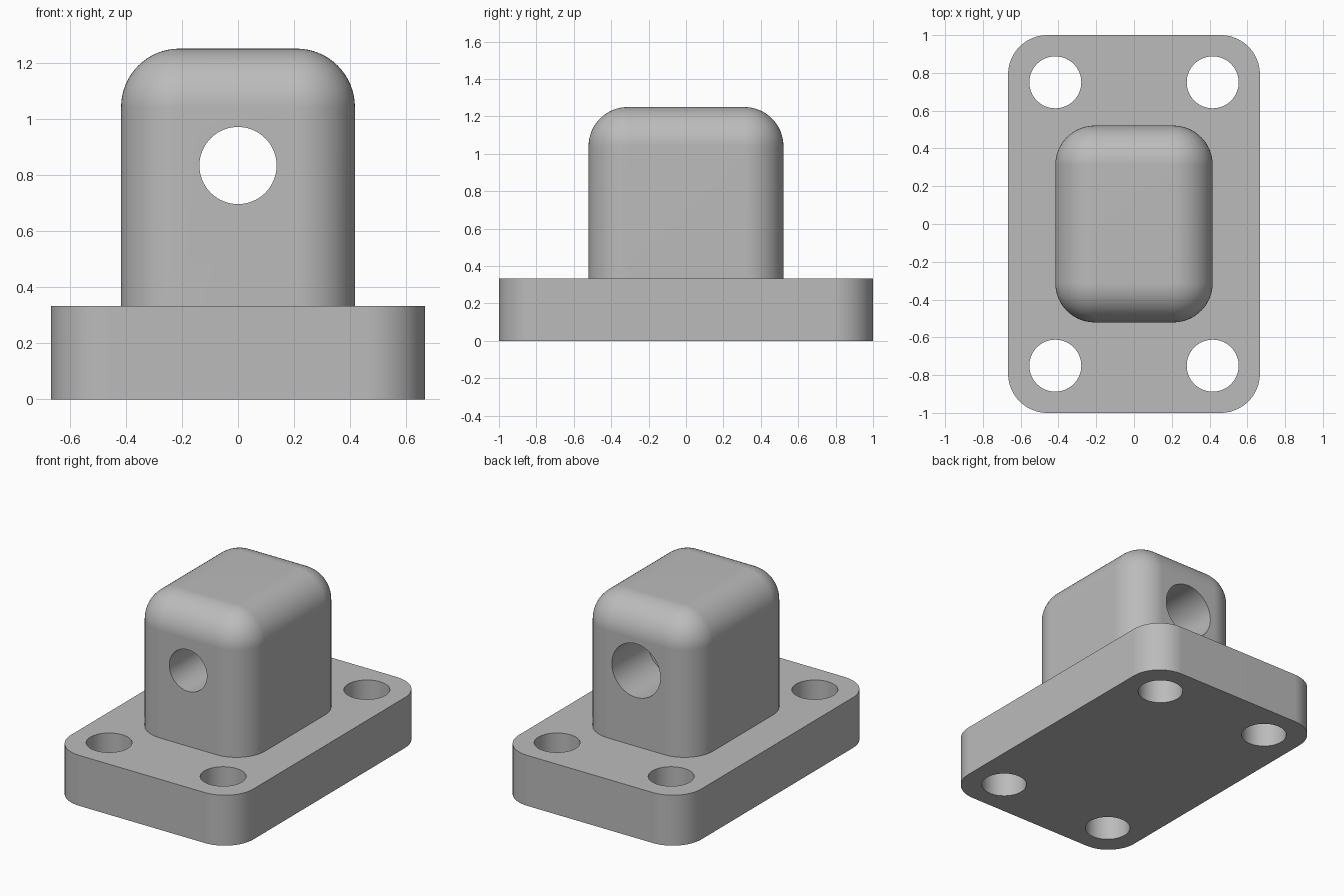
import bpy
import bmesh
import math
from mathutils import Matrix, Vector

if "Cube" in bpy.data.objects:
    bpy.data.objects.remove(bpy.data.objects["Cube"], do_unlink=True)

UNIT = 1 / 24            # one design millimetre
FILLET = 5 * UNIT
HOLE = 3.3 * UNIT        # clearance hole radius
COUNTERBORE = 4.25 * UNIT

grey = bpy.data.materials.new("plain grey")
grey.use_nodes = True
colour = (0.5, 0.5, 0.5, 1)
grey.diffuse_color = colour
grey.node_tree.nodes["Principled BSDF"].inputs["Base Color"].default_value = colour


def add_object(name, bm):
    bmesh.ops.recalc_face_normals(bm, faces=bm.faces)
    mesh = bpy.data.meshes.new(name)
    bm.to_mesh(mesh)
    bm.free()
    mesh.materials.append(grey)
    obj = bpy.data.objects.new(name, mesh)
    bpy.context.collection.objects.link(obj)
    return obj


def rounded_block(name, size, bottom, round_top):
    """Box with filleted upright edges and, if wanted, a filleted top."""
    bm = bmesh.new()
    bmesh.ops.create_cube(bm, size=1)
    bmesh.ops.scale(bm, vec=size, verts=bm.verts)
    bmesh.ops.translate(bm, vec=(0, 0, bottom + size[2] / 2), verts=bm.verts)
    middle = bottom + size[2] / 2

    def wanted(edge):
        heights = [v.co.z for v in edge.verts]
        upright = abs(heights[0] - heights[1]) > 0.01
        return upright or (round_top and min(heights) > middle)

    bmesh.ops.bevel(bm, geom=[e for e in bm.edges if wanted(e)], offset=FILLET,
                    segments=16, profile=0.5, affect='EDGES')
    return add_object(name, bm)


def drill(target, start, end, radius):
    """Cut a round hole from start to end."""
    start, end = Vector(start), Vector(end)
    axis = end - start
    turn = axis.to_track_quat('Z', 'Y').to_matrix().to_4x4()
    bm = bmesh.new()
    bmesh.ops.create_cone(bm, cap_ends=True, segments=64, radius1=radius,
                          radius2=radius, depth=axis.length,
                          matrix=Matrix.Translation((start + end) / 2) @ turn)
    cutter = add_object("drill_cutter", bm)
    cutter.hide_render = True
    mod = target.modifiers.new("hole", 'BOOLEAN')
    mod.operation = 'DIFFERENCE'
    mod.solver = 'EXACT'
    mod.object = cutter
    select(target)
    bpy.ops.object.modifier_apply(modifier=mod.name)
    bpy.data.objects.remove(cutter, do_unlink=True)


def select(obj):
    bpy.ops.object.select_all(action='DESELECT')
    obj.select_set(True)
    bpy.context.view_layer.objects.active = obj


def finish(obj):
    select(obj)
    bpy.ops.object.shade_smooth_by_angle(angle=math.radians(30))
    mod = obj.modifiers.new("flat_face_normals", 'WEIGHTED_NORMAL')
    mod.keep_sharp = True


# Base plate with four mounting holes
thickness = 8 * UNIT
base_plate = rounded_block("base_plate", (32 * UNIT, 48 * UNIT, thickness), 0, False)
for sx in (-1, 1):
    for sy in (-1, 1):
        x, y = sx * 10 * UNIT, sy * 18 * UNIT
        drill(base_plate, (x, y, -0.2), (x, y, thickness + 0.2), HOLE)

# Raised hub with a through bore, wider at the back
hub = rounded_block("hub", (20 * UNIT, 25 * UNIT, 22 * UNIT), thickness, True)
bore_z = 20 * UNIT
back = 12.5 * UNIT
drill(hub, (0, -0.8, bore_z), (0, 0.8, bore_z), HOLE)
drill(hub, (0, back - 9 * UNIT, bore_z), (0, 0.8, bore_z), COUNTERBORE)

for part in (base_plate, hub):
    finish(part)
